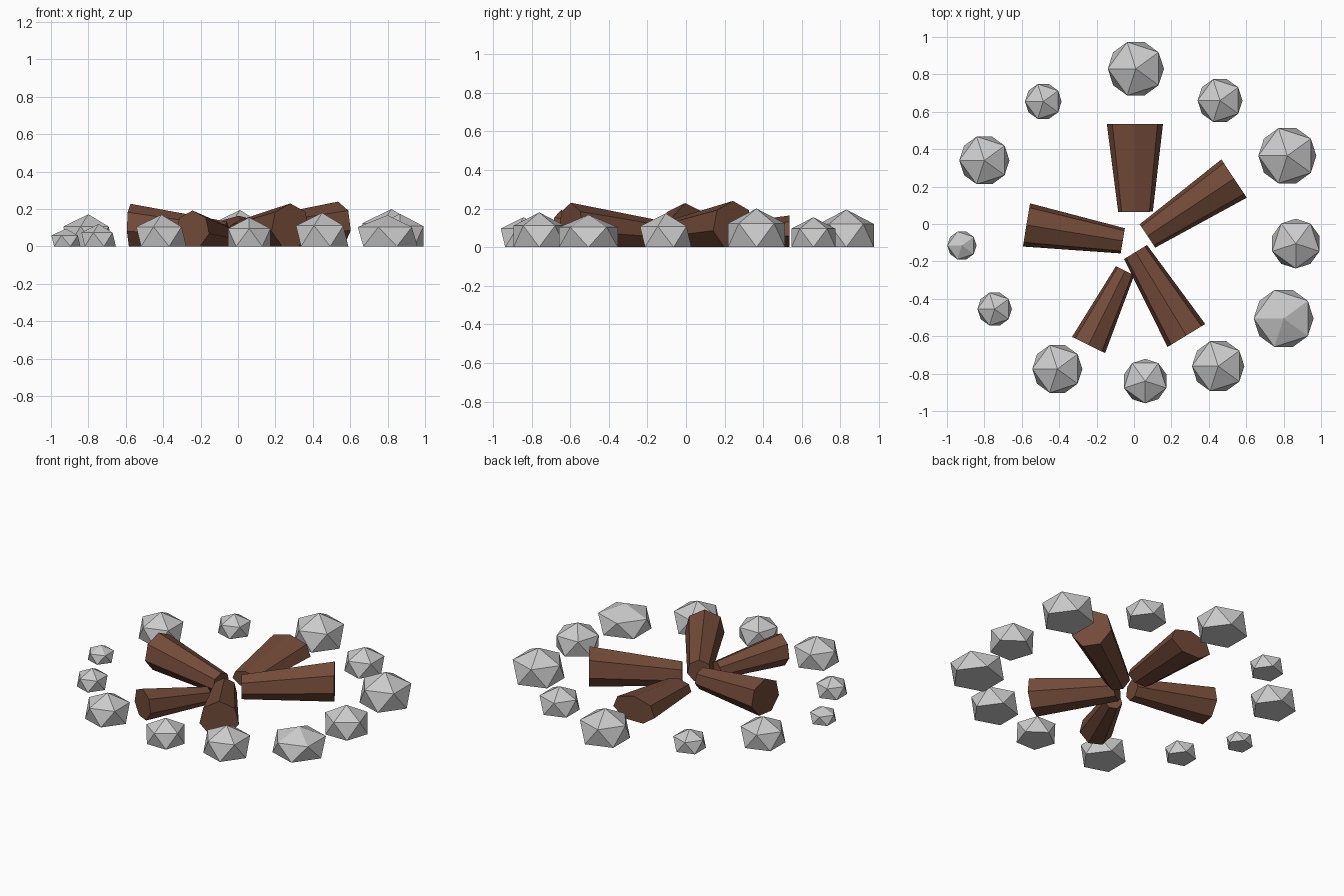
import bpy, bmesh
from math import sin, cos, pi, radians
from mathutils import Vector

if "Cube" in bpy.data.objects:
    bpy.data.objects.remove(bpy.data.objects["Cube"])

wood = bpy.data.materials.new("wood")
wood.diffuse_color = (0.17, 0.07, 0.04, 1)
wood.use_nodes = True
wood.node_tree.nodes["Principled BSDF"].inputs["Base Color"].default_value = wood.diffuse_color


def make_object(name, bm, mat=None):
    bmesh.ops.recalc_face_normals(bm, faces=bm.faces)
    mesh = bpy.data.meshes.new(name)
    bm.to_mesh(mesh)
    bm.free()
    obj = bpy.data.objects.new(name, mesh)
    bpy.context.collection.objects.link(obj)
    if mat:
        mesh.materials.append(mat)
    return obj


def stone(name, x, y, r, h, turn=0):
    """Icosahedron with its lowest cap flattened onto the ground."""
    bm = bmesh.new()
    t = radians(turn)
    low = [bm.verts.new((r * cos(t + k * 2 * pi / 5), r * sin(t + k * 2 * pi / 5), 0)) for k in range(5)]
    high = [bm.verts.new((r * cos(t + (k + .5) * 2 * pi / 5), r * sin(t + (k + .5) * 2 * pi / 5), h * .618))
            for k in range(5)]
    top = bm.verts.new((0, 0, h))
    bm.faces.new(low)
    for k in range(5):
        n = (k + 1) % 5
        bm.faces.new((low[k], low[n], high[k]))
        bm.faces.new((high[k], low[n], high[n]))
        bm.faces.new((high[k], high[n], top))
    make_object(name, bm).location = (x, y, 0)


def log(name, outer, r_out, inner, r_in, flat=1.0, sides=7):
    """Tapered seven-sided log lying on the ground, flat side down."""
    bm = bmesh.new()
    a, b = Vector((*outer, 0)), Vector((*inner, 0))
    side = (a - b).normalized().cross(Vector((0, 0, 1)))
    rings = []
    for c, r in ((a, r_out), (b, r_in)):
        ring = []
        for k in range(sides):
            t = 2 * pi * k / sides
            z = r * flat * (cos(t) + cos(pi / sides))
            ring.append(bm.verts.new(c + side * r * sin(t) + Vector((0, 0, z))))
        rings.append(ring)
    for ring in rings:
        bm.faces.new(ring)
    for k in range(sides):
        n = (k + 1) % sides
        bm.faces.new((rings[0][k], rings[0][n], rings[1][n], rings[1][k]))
    make_object(name, bm, wood)


# Ring of stones: x, y, radius, height, turn
stones = [
    (.01, .83, .15, .195, 0), (.46, .66, .12, .155, 0), (.82, .365, .155, .2, 0),
    (.865, -.105, .133, .175, 18), (.80, -.505, .16, .168, 0), (.45, -.76, .14, .18, 0),
    (.06, -.84, .119, .155, 18), (-.41, -.775, .134, .17, 0), (-.745, -.455, .092, .12, 0),
    (-.92, -.115, .078, .095, 0), (-.80, .34, .134, .172, 0), (-.485, .655, .098, .125, 0),
]
for i, s in enumerate(stones):
    stone(f"stone_{i + 1}", *s)

# Logs pointing at the middle: outer end, radius, inner end, radius
log("log_1", (.005, .535), .154, (.008, .065), .095, flat=.56)
log("log_2", (.535, .243), .126, (.072, -.064), .077)
log("log_3", (-.575, -.005), .120, (-.06, -.09), .070)
log("log_4", (.28, -.596), .121, (.008, -.15), .074)
log("log_5", (-.243, -.647), .101, (-.048, -.25), .056)
